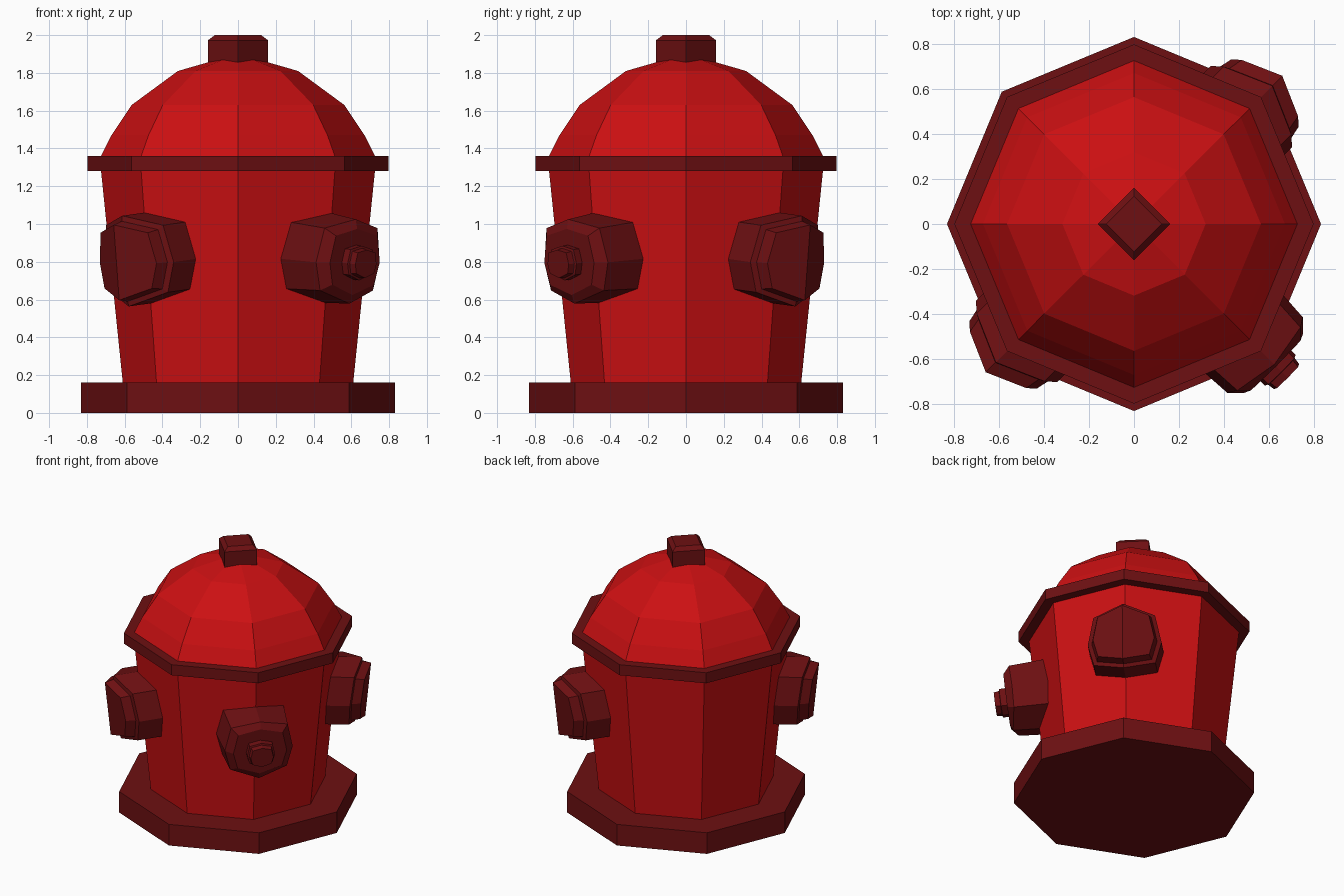
import bpy, bmesh, math

if "Cube" in bpy.data.objects:
    bpy.data.objects.remove(bpy.data.objects["Cube"])


def material(name, rgb):
    m = bpy.data.materials.new(name)
    m.diffuse_color = (*rgb, 1.0)
    m.use_nodes = True
    m.node_tree.nodes["Principled BSDF"].inputs["Base Color"].default_value = m.diffuse_color
    return m


RED = material("bright red", (0.60, 0.005, 0.006))
DARK = material("dark red", (0.155, 0.005, 0.006))


def finish(bm, name, mat):
    bmesh.ops.recalc_face_normals(bm, faces=bm.faces[:])
    me = bpy.data.meshes.new(name)
    bm.to_mesh(me)
    bm.free()
    me.materials.append(mat)
    ob = bpy.data.objects.new(name, me)
    bpy.context.collection.objects.link(ob)
    return ob


def bridge(bm, a, b):
    n = len(a)
    for i in range(n):
        j = (i + 1) % n
        bm.faces.new((a[i], a[j], b[j], b[i]))


def lathe(name, profile, sides, mat):
    """Faceted turned part with corners on the x and y axes."""
    bm = bmesh.new()
    rings = []
    for r, z in profile:
        rings.append([bm.verts.new((r * math.cos(2 * math.pi * k / sides),
                                    r * math.sin(2 * math.pi * k / sides), z))
                      for k in range(sides)])
    for a, b in zip(rings, rings[1:]):
        bridge(bm, a, b)
    bm.faces.new(rings[0])
    bm.faces.new(rings[-1])
    return finish(bm, name, mat)


# Turned parts
lathe("base", [(0.83, 0), (0.83, 0.16)], 8, DARK)
lathe("barrel", [(0.61, 0.16), (0.725, 1.28)], 8, RED)
lathe("flange", [(0.797, 1.28), (0.797, 1.36)], 8, DARK)
lathe("dome", [(0.725, 1.36), (0.67, 1.47), (0.563, 1.63),
               (0.318, 1.81), (0.1, 1.873)], 8, RED)
lathe("top_nut", [(0.16, 1.83), (0.16, 1.972), (0.123, 2.0)], 4, DARK)

# Nozzle outline (sideways, up), going once round from the top
HALF = [(0.213, 0.195), (0.255, 0.0), (0.213, -0.16)]
OUTLINE = [(0, 0.245)] + HALF + [(0, -0.235)] + [(-u, v) for u, v in reversed(HALF)]
FOLD = math.tan(math.pi / 8)   # follows the barrel corner


def nozzle(name, angle, steps):
    """Steps are (outline scale, distance from barrel, fold); sits on a barrel corner."""
    bm = bmesh.new()
    c, s = math.cos(angle), math.sin(angle)
    rings = []
    for scale, off, fold in steps:
        ring = []
        for u, v in OUTLINE:
            u, z = u * scale, 0.815 + v * scale
            r = 0.61 + 0.103 * (z - 0.16) + off - fold * abs(u)
            ring.append(bm.verts.new((r * c - u * s, r * s + u * c, z - 0.1 * off)))
        rings.append(ring)
    for a, b in zip(rings, rings[1:]):
        bridge(bm, a, b)
    for ring in (rings[0], rings[-1]):
        bm.faces.new(ring[:5])
        bm.faces.new(ring[4:] + ring[:1])
    return finish(bm, name, DARK)


# Two plain side outlets
plug = [(1, -0.04, FOLD), (1, 0.165, FOLD), (0.885, 0.17, FOLD), (0.83, 0.232, FOLD)]
nozzle("outlet_back_right", math.radians(45), plug)
nozzle("outlet_front_left", math.radians(225), plug)

# Main outlet with a flat cap and a stepped nut
nozzle("main_outlet", math.radians(-45),
       [(1, -0.04, FOLD), (0.93, 0.18, 0.15), (0.73, 0.197, 0), (0.38, 0.197, 0),
        (0.38, 0.24, 0), (0.33, 0.243, 0), (0.31, 0.28, 0)])
